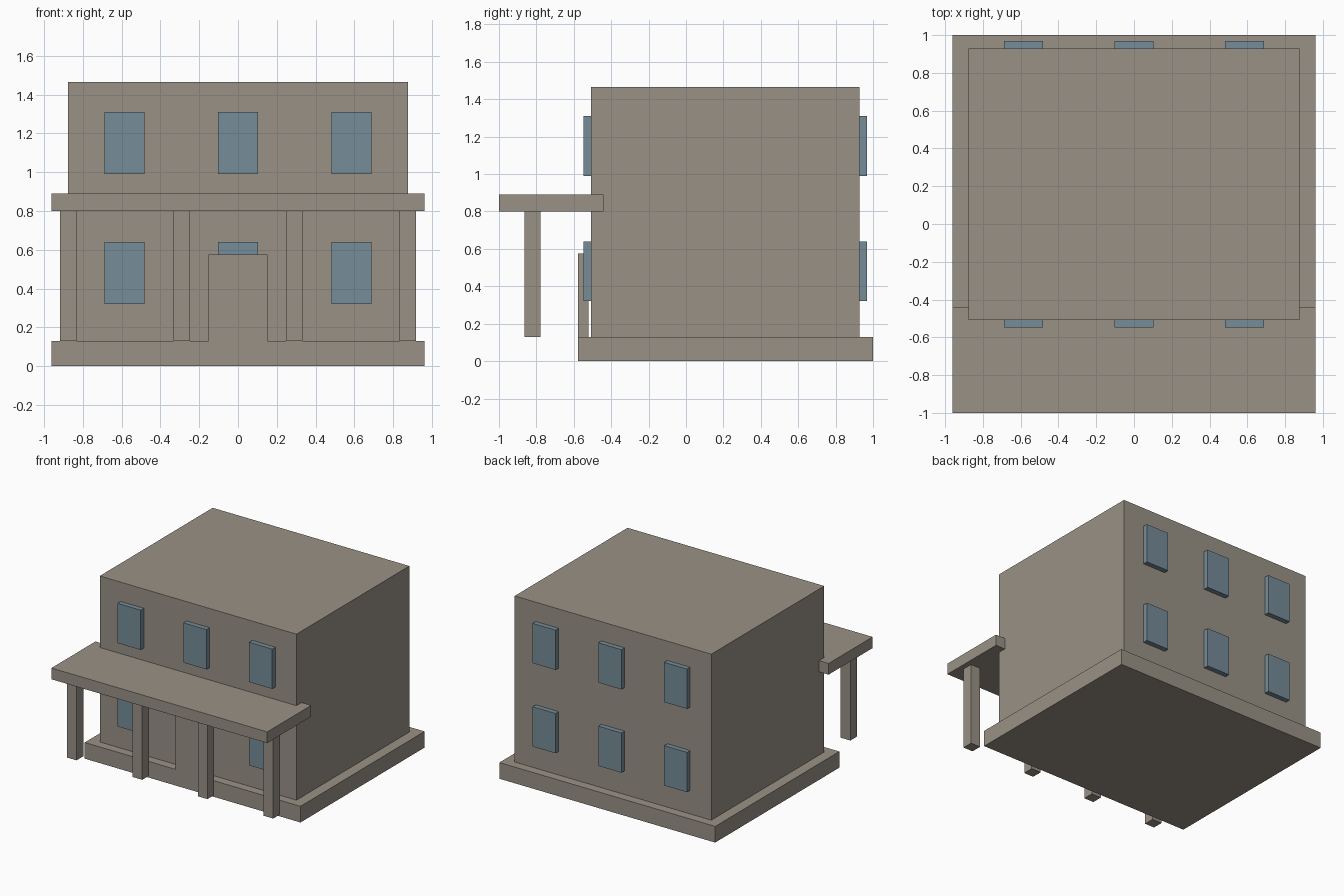
import bpy

default = bpy.data.objects.get("Cube")
if default:
    bpy.data.objects.remove(default, do_unlink=True)


def make_material(name, color):
    mat = bpy.data.materials.new(name)
    mat.use_nodes = True
    mat.diffuse_color = color
    for node in mat.node_tree.nodes:
        if node.type == 'BSDF_PRINCIPLED':
            node.inputs["Base Color"].default_value = color
    return mat


STONE = make_material("warm grey stone", (0.32, 0.283, 0.238, 1))
GLASS = make_material("blue grey glass", (0.181, 0.262, 0.314, 1))


def box(name, x, y, z, mat=STONE):
    """Add a box from its (min, max) range on each axis."""
    spans = (x, y, z)
    bpy.ops.mesh.primitive_cube_add(size=1, location=[(a + b) / 2 for a, b in spans])
    obj = bpy.context.object
    obj.name = name
    obj.scale = [b - a for a, b in spans]
    bpy.ops.object.transform_apply(location=False, rotation=False, scale=True)
    obj.data.materials.append(mat)
    return obj


def around(center, width):
    return (center - width / 2, center + width / 2)


FRONT, BACK = -0.507, 0.928
BASE_TOP, CANOPY_BOTTOM = 0.13, 0.80

# Main masses
box("foundation", (-0.96, 0.96), (-0.577, 1.0), (0, BASE_TOP))
box("house_walls", (-0.875, 0.875), (FRONT, BACK), (BASE_TOP, 1.465))

# Porch roof, posts and door
box("porch_roof", (-0.96, 0.96), (-1.0, -0.441), (CANOPY_BOTTOM, 0.89))
for i, x in enumerate((-0.875, -0.29, 0.29, 0.875)):
    box(f"porch_post_{i + 1}", around(x, 0.086), around(-0.821, 0.086),
        (BASE_TOP, CANOPY_BOTTOM))
box("front_door", around(0, 0.304), (-0.577, -0.521), (BASE_TOP, 0.575))

# Two floors of three windows on the front and back
for side, y in (("front", (FRONT - 0.04, FRONT)), ("back", (BACK, BACK + 0.04))):
    for floor, z in (("lower", 0.48), ("upper", 1.15)):
        for place, x in (("right", -0.585), ("middle", 0), ("left", 0.585)):
            box(f"{side}_{floor}_{place}_window", around(x, 0.205), y,
                around(z, 0.32), GLASS)
